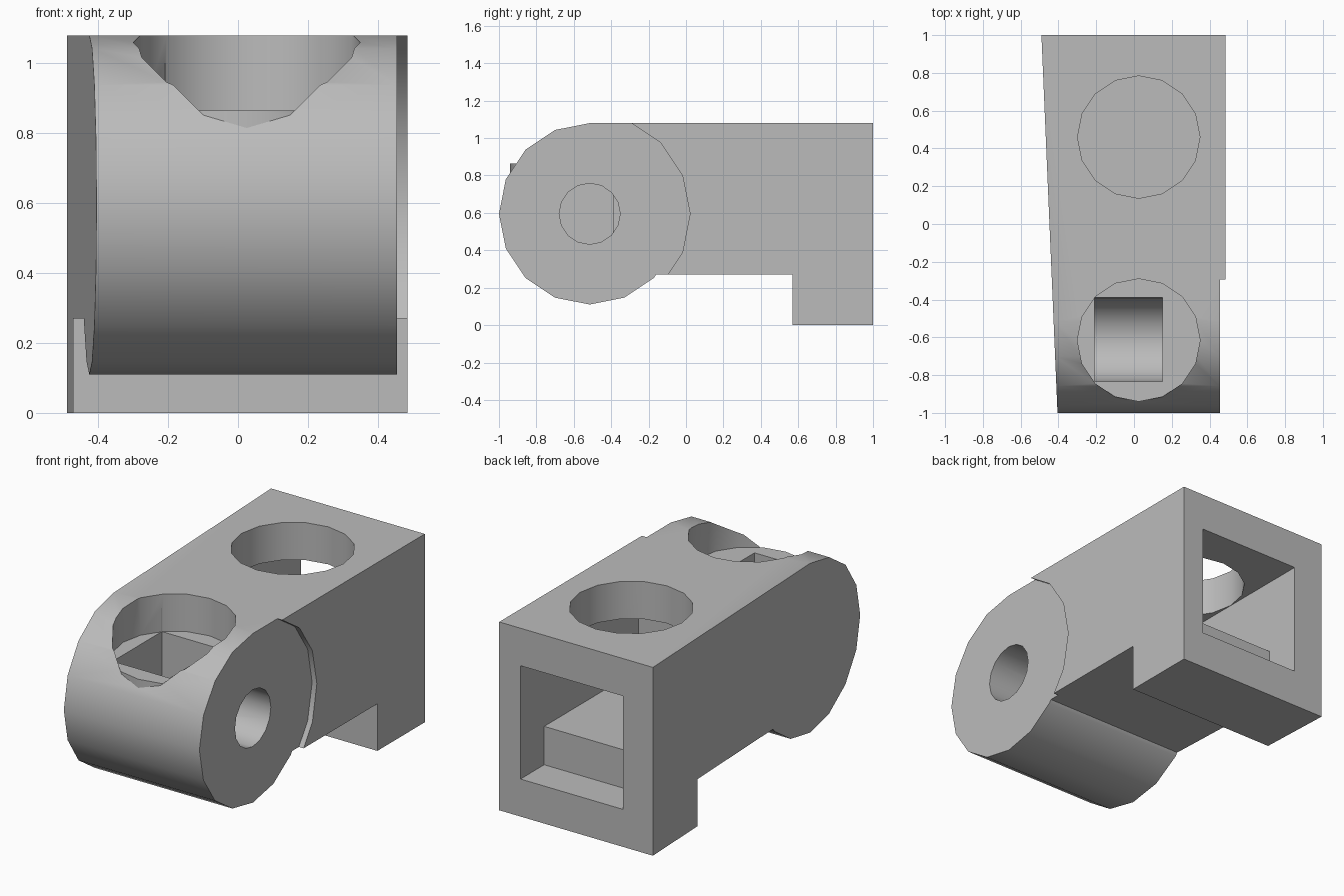
import bpy, bmesh, math
from mathutils import Matrix, Vector

cube = bpy.data.objects.get("Cube")
if cube:
    bpy.data.objects.remove(cube, do_unlink=True)

grey = bpy.data.materials.new("plain grey")
grey.use_nodes = True
COLOUR = (0.5, 0.5, 0.5, 1)
grey.diffuse_color = COLOUR
grey.node_tree.nodes["Principled BSDF"].inputs["Base Color"].default_value = COLOUR

SIDES = 16
LEFT, INNER, RIGHT = 0.485, 0.455, -0.6   # side planes before the taper is cut
PIVOT = (-0.515, 0.595)                   # y, z of the barrel axis
BORE_X, BORE_R = 0.025, 0.325


def finish(name, bm):
    mesh = bpy.data.meshes.new(name)
    bmesh.ops.recalc_face_normals(bm, faces=bm.faces[:])
    bm.to_mesh(mesh)
    bm.free()
    mesh.materials.append(grey)
    ob = bpy.data.objects.new(name, mesh)
    bpy.context.collection.objects.link(ob)
    return ob


def box(name, x, y, z):
    bm = bmesh.new()
    spans = (x, y, z)
    mid = Vector([(a + b) / 2 for a, b in spans])
    size = [b - a for a, b in spans]
    bmesh.ops.create_cube(bm, size=1, matrix=Matrix.Translation(mid) @ Matrix.Diagonal((*size, 1)))
    return finish(name, bm)


def rod(name, axis, centre, r, lo, hi):
    """Sixteen-sided cylinder along x or z, with corners on the main axes."""
    bm = bmesh.new()
    ring = []
    for i in range(SIDES):
        a = math.tau * i / SIDES
        u, v = centre[0] + r * math.cos(a), centre[1] + r * math.sin(a)
        ring.append(bm.verts.new((lo, u, v) if axis == "x" else (u, v, lo)))
    face = bm.faces.new(ring)
    out = bmesh.ops.extrude_face_region(bm, geom=[face])["geom"]
    shift = Vector((hi - lo, 0, 0)) if axis == "x" else Vector((0, 0, hi - lo))
    bmesh.ops.translate(bm, vec=shift, verts=[g for g in out if isinstance(g, bmesh.types.BMVert)])
    return finish(name, bm)


def combine(target, tool, operation):
    """Apply one boolean and discard the tool."""
    tool.hide_render = True
    mod = target.modifiers.new("cut", "BOOLEAN")
    mod.object, mod.operation, mod.solver = tool, operation, "EXACT"
    bpy.context.view_layer.objects.active = target
    bpy.ops.object.modifier_apply(modifier=mod.name)
    bpy.data.objects.remove(tool, do_unlink=True)


# Block with a rear foot
body = box("hinge_block", (RIGHT, LEFT), (PIVOT[0], 1), (0.27, 1.08))
combine(body, box("foot", (RIGHT, LEFT), (0.57, 1), (0, 0.5)), "UNION")

# Shallow round recess in the left side, then the barrel
combine(body, rod("side_recess", "x", PIVOT, 0.537, INNER, 0.6), "DIFFERENCE")
combine(body, rod("barrel", "x", PIVOT, 0.485, RIGHT, INNER), "UNION")

# Tapered right side
bm = bmesh.new()
bm.from_mesh(body.data)
cut = bmesh.ops.bisect_plane(bm, geom=bm.verts[:] + bm.edges[:] + bm.faces[:],
                             plane_co=(-0.4475, 0, 0), plane_no=(-1, -0.0425, 0), clear_outer=True)
edges = [e for e in cut["geom_cut"] if isinstance(e, bmesh.types.BMEdge)]
bmesh.ops.holes_fill(bm, edges=edges)
bmesh.ops.recalc_face_normals(bm, faces=bm.faces[:])
bm.to_mesh(body.data)
bm.free()

# Front counterbore with its flat seat slightly proud of the barrel
front = (BORE_X, -0.615)
combine(body, rod("seat", "z", front, BORE_R, 0.65, 0.865), "UNION")
combine(body, rod("front_bore", "z", front, BORE_R, 0.865, 1.3), "DIFFERENCE")

# Rear channel with a stepped floor, opened from above by a round hole
channel = (-0.3, 0.35)
combine(body, box("channel", channel, (-0.07, 1.2), (0.435, 0.865)), "DIFFERENCE")
combine(body, box("channel_mouth", channel, (0.785, 1.2), (0.215, 0.6)), "DIFFERENCE")
combine(body, rod("rear_bore", "z", (BORE_X, 0.46), BORE_R - 0.001, 0.8, 1.3), "DIFFERENCE")

# Pocket with a rounded bottom, and the axle hole that meets it
pocket = (-0.21, 0.15)
combine(body, box("pocket", pocket, (-0.835, -0.39), (0.48, 1)), "DIFFERENCE")
combine(body, rod("pocket_bottom", "x", (-0.6125, 0.48), 0.222, *pocket), "DIFFERENCE")
combine(body, rod("axle_hole", "x", PIVOT, 0.163, 0, 0.6), "DIFFERENCE")

bpy.ops.object.select_all(action="DESELECT")
body.select_set(True)
bpy.context.view_layer.objects.active = body
bpy.ops.object.shade_smooth_by_angle(angle=math.radians(30))
